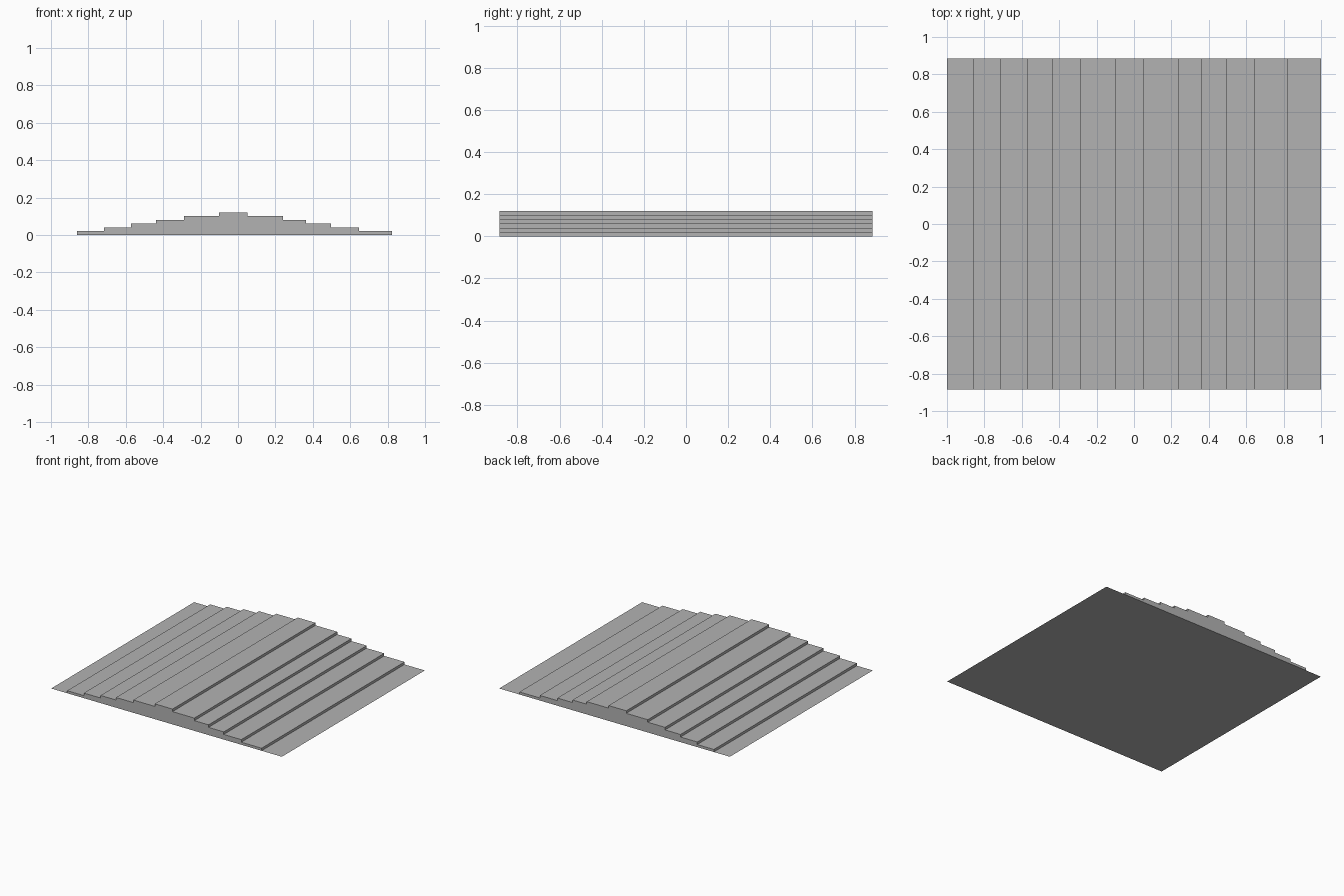
import bpy
import bmesh

cube = bpy.data.objects.get("Cube")
if cube:
    bpy.data.objects.remove(cube, do_unlink=True)

HALF_DEPTH = 0.885
RISE = 0.02

grey = bpy.data.materials.new("plain grey")
grey.use_nodes = True
colour = (0.45, 0.45, 0.45, 1)
grey.diffuse_color = colour
grey.node_tree.nodes["Principled BSDF"].inputs["Base Color"].default_value = colour


def add_object(name, bm):
    mesh = bpy.data.meshes.new(name)
    bm.to_mesh(mesh)
    bm.free()
    mesh.materials.append(grey)
    obj = bpy.data.objects.new(name, mesh)
    bpy.context.collection.objects.link(obj)


# Thin ground sheet
bm = bmesh.new()
corners = [(-1, -HALF_DEPTH), (1, -HALF_DEPTH), (1, HALF_DEPTH), (-1, HALF_DEPTH)]
bm.faces.new([bm.verts.new((x, y, 0)) for x, y in corners])
add_object("base_sheet", bm)

# Stepped mound: climb the left edges, then descend the right edges
left_edges = [-0.861, -0.717, -0.572, -0.438, -0.288, -0.102]
right_edges = [0.052, 0.241, 0.364, 0.496, 0.648, 0.824]
profile = []
for i, x in enumerate(left_edges):
    profile += [(x, i * RISE), (x, (i + 1) * RISE)]
for i, x in enumerate(right_edges):
    top = len(right_edges) - i
    profile += [(x, top * RISE), (x, (top - 1) * RISE)]

# Sweep the profile from front to back, open underneath where it meets the sheet
bm = bmesh.new()
front = [bm.verts.new((x, -HALF_DEPTH, z)) for x, z in profile]
back = [bm.verts.new((x, HALF_DEPTH, z)) for x, z in profile]
for i in range(len(profile) - 1):
    bm.faces.new((front[i], back[i], back[i + 1], front[i + 1]))
bm.faces.new(list(reversed(front)))
bm.faces.new(back)
bmesh.ops.recalc_face_normals(bm, faces=bm.faces)
add_object("stepped_mound", bm)
